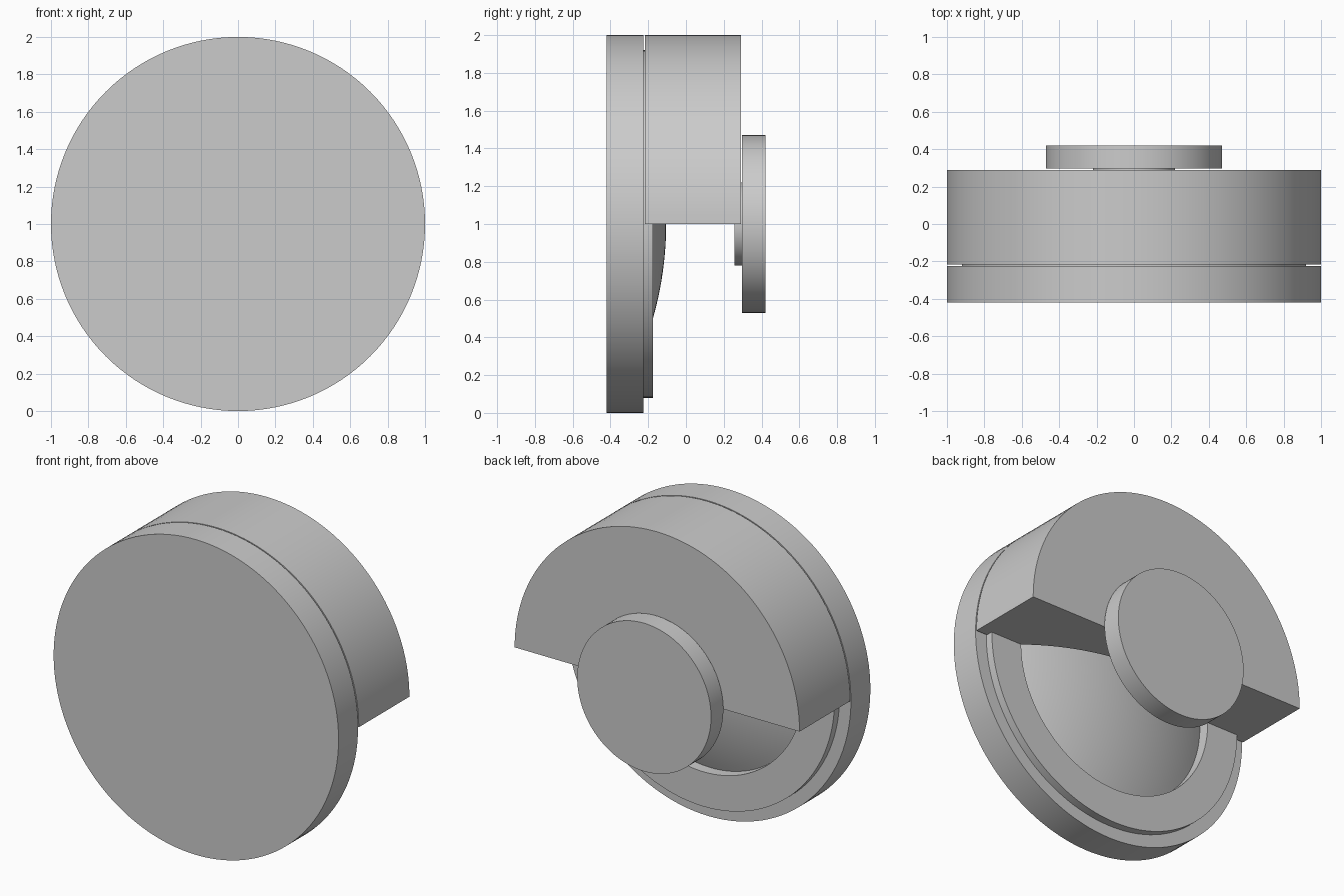
import bpy, bmesh
from math import pi, sin, cos, sqrt, radians

cube = bpy.data.objects.get("Cube")
if cube:
    bpy.data.objects.remove(cube, do_unlink=True)

grey = bpy.data.materials.new("plain_grey")
grey.use_nodes = True
colour = (0.6, 0.6, 0.6, 1)
grey.diffuse_color = colour
grey.node_tree.nodes["Principled BSDF"].inputs["Base Color"].default_value = colour

AXIS_HEIGHT = 1.0
SEGMENTS = 128


def cap_curve(apex, edge_radius, edge_y, steps=16):
    """Circular arc from the axis out to the edge, as (radius, y) points."""
    drop = apex - edge_y
    ball = (edge_radius ** 2 + drop ** 2) / (2 * drop)
    radii = [edge_radius * i / steps for i in range(steps + 1)]
    return [(r, apex - ball + sqrt(ball ** 2 - r ** 2)) for r in radii]


def lathe(name, profile, half=False):
    """Turn a closed (radius, y) profile about the y axis; half keeps the top."""
    bm = bmesh.new()
    count = SEGMENTS // 2 if half else SEGMENTS
    rings = []
    for i in range(count + 1 if half else count):
        a = 2 * pi * i / SEGMENTS
        rings.append([bm.verts.new((r * cos(a), y, AXIS_HEIGHT + r * sin(a)))
                      for r, y in profile])
    n = len(profile)
    for i in range(count):
        a, b = rings[i], rings[(i + 1) % len(rings)]
        for j in range(n):
            k = (j + 1) % n
            if profile[j][0] > 0 or profile[k][0] > 0:
                bm.faces.new((a[j], a[k], b[k], b[j]))
    if half:
        bm.faces.new(rings[0])
        bm.faces.new(rings[-1])
    bmesh.ops.remove_doubles(bm, verts=bm.verts, dist=1e-5)
    bmesh.ops.recalc_face_normals(bm, faces=bm.faces)
    mesh = bpy.data.meshes.new(name)
    bm.to_mesh(mesh)
    bm.free()
    mesh.materials.append(grey)
    obj = bpy.data.objects.new(name, mesh)
    bpy.context.collection.objects.link(obj)
    bpy.ops.object.select_all(action='DESELECT')
    obj.select_set(True)
    bpy.context.view_layer.objects.active = obj
    bpy.ops.object.shade_smooth_by_angle(angle=radians(30))
    return obj


# Front disc with a raised lip and a shallow dome sitting in a recess
dome = cap_curve(-0.105, 0.7, -0.245)
lathe("front_disc", [(0, -0.42), (1, -0.42), (1, -0.225), (0.92, -0.225),
                     (0.92, -0.175), (0.7, -0.175)] + dome[::-1])

# Upper half housing, hollowed by a rounded cavity behind the dome
cavity = cap_curve(0.07, 0.7, -0.174)
lathe("half_housing", cavity + [(0.922, -0.174), (0.922, -0.217), (1, -0.217),
                                (1, 0.29), (0, 0.29)], half=True)

# Rear knob with its short stem
lathe("rear_knob", [(0, 0.257), (0.22, 0.257), (0.22, 0.297), (0.47, 0.297),
                    (0.47, 0.42), (0, 0.42)])
